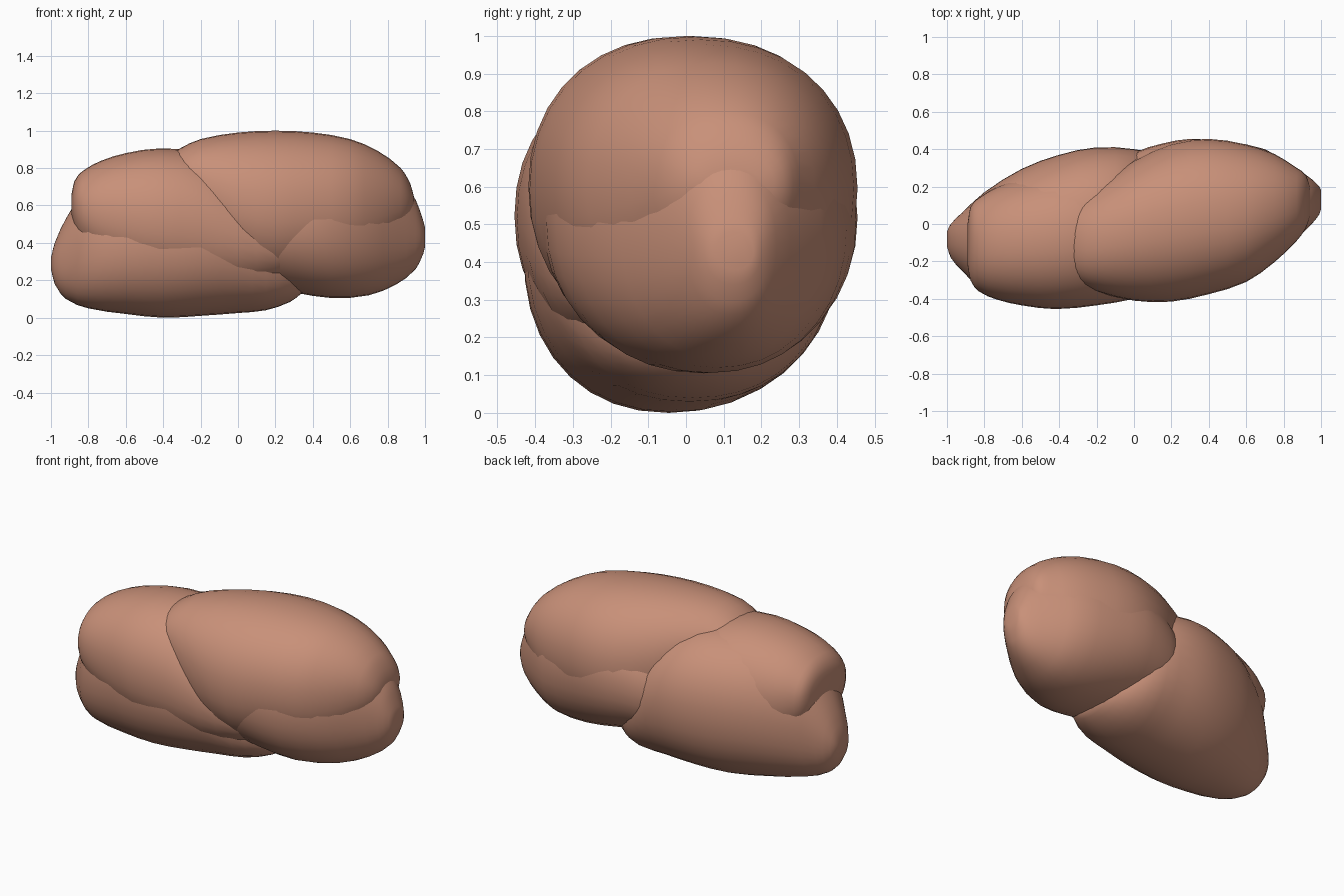
import bpy, bmesh
from math import sin, cos, tau, copysign

if "Cube" in bpy.data.objects:
    bpy.data.objects.remove(bpy.data.objects["Cube"])

SIDES, STEPS = 36, 2

mat = bpy.data.materials.new("clay_brown")
mat.diffuse_color = (0.58, 0.28, 0.19, 1)
mat.use_nodes = True
mat.node_tree.nodes["Principled BSDF"].inputs["Base Color"].default_value = mat.diffuse_color


def catmull(p0, p1, p2, p3, t):
    # time-scaled by x so unevenly spaced stations stay smooth
    h = p2[0] - p1[0]
    out = [p1[0] + h * t]
    for a, b, c, d in list(zip(p0, p1, p2, p3))[1:]:
        m1 = (c - a) / (p2[0] - p0[0]) * h
        m2 = (d - b) / (p3[0] - p1[0]) * h
        out.append((2*t**3 - 3*t*t + 1) * b + (t**3 - 2*t*t + t) * m1
                   + (3*t*t - 2*t**3) * c + (t**3 - t*t) * m2)
    return out


def lump(name, stations, power=2.15, shear=0.0):
    """Loft of rounded sections: x, y min, y max, z min, z max."""
    rows = []
    last = len(stations) - 1
    for i in range(last):
        p = [stations[max(0, min(last, i + k))] for k in (-1, 0, 1, 2)]
        rows += [catmull(*p, s / STEPS) for s in range(STEPS)]
    rows.append(stations[-1])
    bm = bmesh.new()
    rings = []
    for x, y0, y1, z0, z1 in rows:
        ring = []
        for k in range(SIDES):
            c, s = cos(tau * k / SIDES), sin(tau * k / SIDES)
            u = copysign(abs(c) ** (2 / power), c) + shear * s
            v = copysign(abs(s) ** (2 / power), s)
            ring.append(bm.verts.new((x, (y0 + y1) / 2 + u * (y1 - y0) / 2,
                                      (z0 + z1) / 2 + v * (z1 - z0) / 2)))
        rings.append(ring)
    for a, b in zip(rings, rings[1:]):
        for k in range(SIDES):
            n = (k + 1) % SIDES
            bm.faces.new((a[k], a[n], b[n], b[k]))
    bm.faces.new(rings[0])
    bm.faces.new(rings[-1])
    bmesh.ops.recalc_face_normals(bm, faces=bm.faces)
    for f in bm.faces:
        f.smooth = True
    me = bpy.data.meshes.new(name)
    bm.to_mesh(me)
    bm.free()
    me.materials.append(mat)
    ob = bpy.data.objects.new(name, me)
    bpy.context.collection.objects.link(ob)
    return ob


# upper left lump, leaning to the front
lump("upper_left_lump", [
    (-.89, -.22, .0, .54, .66), (-.875, -.3, .09, .46, .73),
    (-.83, -.36, .14, .36, .785), (-.73, -.405, .20, .27, .84),
    (-.6, -.435, .25, .2, .88), (-.42, -.455, .3, .14, .905),
    (-.2, -.435, .32, .12, .88), (0, -.40, .32, .12, .76),
    (.2, -.34, .3, .17, .6), (.32, -.25, .22, .23, .48),
    (.36, -.15, .1, .3, .4)])

# lower left lump, bulging to the back
lump("lower_left_lump", [
    (-1, -.12, -.04, .26, .32), (-.98, -.18, .0, .18, .4),
    (-.92, -.25, .06, .1, .53), (-.8, -.36, .17, .05, .71),
    (-.6, -.42, .295, .02, .83), (-.4, -.43, .37, .0, .87),
    (-.2, -.42, .41, .01, .87), (0, -.37, .40, .025, .8),
    (.15, -.3, .36, .04, .6), (.28, -.2, .25, .085, .4),
    (.34, -.1, .12, .13, .25)], shear=0.04)

# upper right lump, the tallest
lump("upper_right_lump", [
    (-.355, -.25, .09, .71, .865), (-.32, -.30, .12, .6, .9),
    (-.2, -.36, .2, .45, .955), (0, -.41, .34, .25, .99),
    (.2, -.415, .43, .18, 1.0), (.4, -.375, .455, .2, .99),
    (.6, -.31, .425, .23, .955), (.75, -.205, .375, .3, .89),
    (.87, -.09, .3, .42, .8), (.92, -.02, .26, .5, .72),
    (.94, .04, .2, .57, .65)])

# lower right lump
lump("lower_right_lump", [
    (-.1, -.2, .3, .3, .6), (0, -.3, .38, .2, .75),
    (.15, -.36, .43, .165, .85), (.3, -.38, .455, .135, .9),
    (.5, -.345, .44, .105, .9), (.7, -.235, .4, .12, .85),
    (.85, -.10, .31, .18, .76), (.95, 0, .24, .26, .63),
    (.99, .05, .2, .34, .52), (1.0, .08, .18, .38, .48)])
